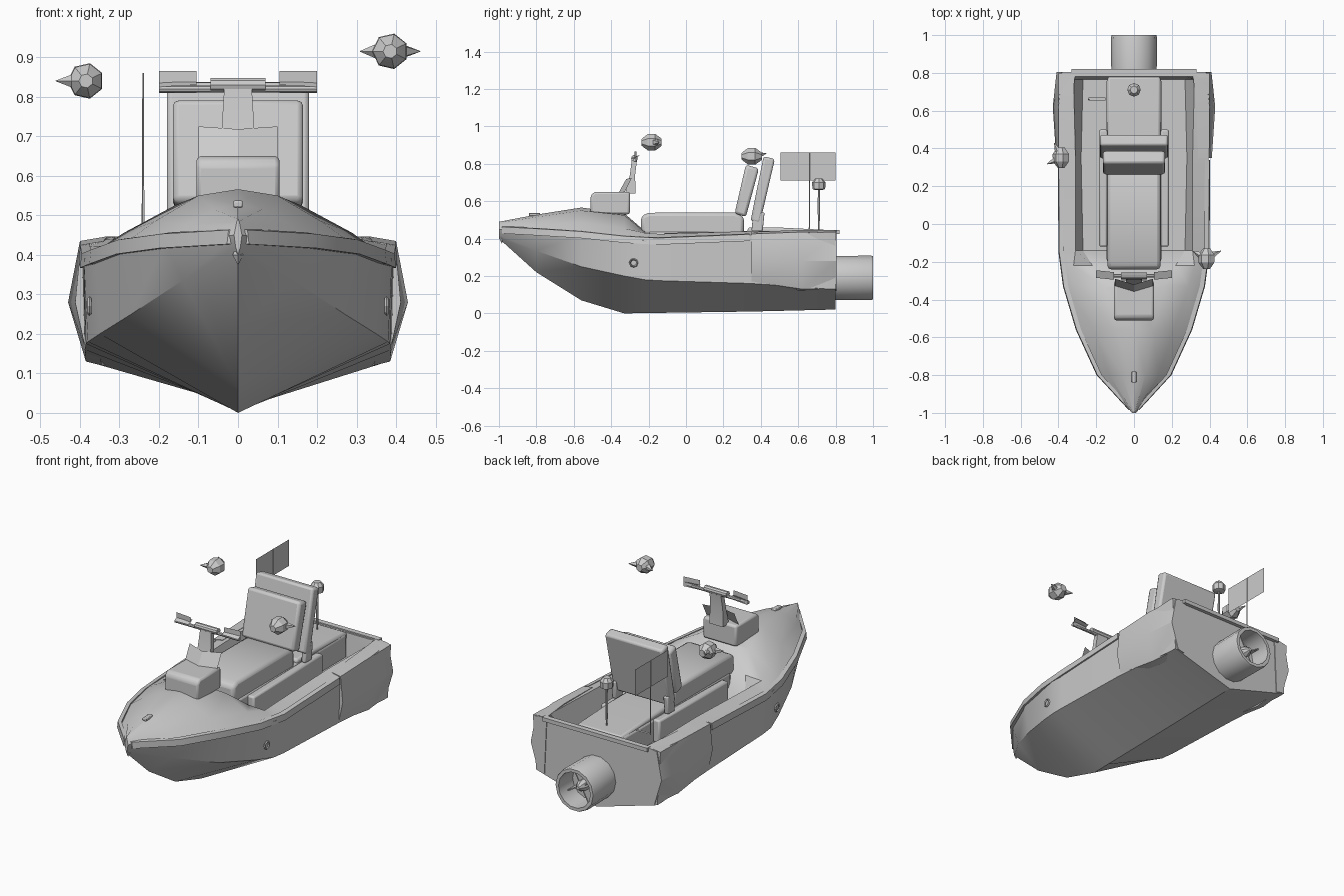
import bpy, bmesh, math
from mathutils import Vector, Matrix

if "Cube" in bpy.data.objects:
    bpy.data.objects.remove(bpy.data.objects["Cube"])


def make(name, verts, faces, bevel=0.0, smooth=35):
    me = bpy.data.meshes.new(name)
    me.from_pydata(verts, [], faces)
    bm = bmesh.new()
    bm.from_mesh(me)
    bmesh.ops.remove_doubles(bm, verts=bm.verts, dist=1e-5)
    bmesh.ops.recalc_face_normals(bm, faces=bm.faces)
    bm.to_mesh(me)
    bm.free()
    ob = bpy.data.objects.new(name, me)
    bpy.context.collection.objects.link(ob)
    if bevel:
        m = ob.modifiers.new("bevel", "BEVEL")
        m.width, m.segments, m.limit_method = bevel, 2, "ANGLE"
    bpy.ops.object.select_all(action="DESELECT")
    ob.select_set(True)
    bpy.context.view_layer.objects.active = ob
    if smooth:
        bpy.ops.object.shade_smooth_by_angle(angle=math.radians(smooth))
    return ob


def loft(name, rings, caps=True, **kw):
    """Skin closed rings that all have the same point count."""
    n = len(rings[0])
    verts = [p for r in rings for p in r]
    faces = [(i * n + j, i * n + (j + 1) % n, (i + 1) * n + (j + 1) % n, (i + 1) * n + j)
             for i in range(len(rings) - 1) for j in range(n)]
    if caps:
        faces += [tuple(range(n)), tuple(range(len(verts) - n, len(verts)))]
    return make(name, verts, faces, **kw)


def prism(name, yz, x0, x1, **kw):
    """Side profile extruded from x0 to x1."""
    return loft(name, [[(x, y, z) for y, z in yz] for x in (x0, x1)], **kw)


def box(name, lo, hi, **kw):
    return prism(name, [(lo[1], lo[2]), (hi[1], lo[2]), (hi[1], hi[2]), (lo[1], hi[2])],
                 lo[0], hi[0], **kw)


def lathe(name, profile, centre, axis, sides, **kw):
    """Turn (distance, radius) pairs around an axis through centre."""
    q = Vector(axis).to_track_quat("Z", "Y")
    rings = [[Vector(centre) + q @ Vector((r * math.cos(2 * math.pi * k / sides),
                                           r * math.sin(2 * math.pi * k / sides), d))
              for k in range(sides)] for d, r in profile]
    return loft(name, rings, **kw)


# Hull and deck: y, keel z, then half-section x,z pairs (chine, gunwale, rim, inner), centre z
stations = [
    (-1.00, .40, .006, .42, .010, .45, .006, .47, .003, .485, .49),
    (-0.80, .22, .140, .335, .185, .43, .13, .475, .06, .515, .528),
    (-0.56, .07, .270, .25, .300, .42, .21, .485, .10, .55, .566),
    (-0.33, .00, .350, .20, .365, .40, .29, .455, .16, .525, .535),
    (-0.22, .002, .380, .18, .390, .39, .32, .43, .22, .435, .44),
    (-0.14, .003, .385, .175, .392, .39, .31, .425, .27, .31, .31),
    (0.35, .01, .388, .16, .395, .42, .31, .44, .28, .31, .31),
    (0.765, .02, .380, .13, .40, .435, .32, .445, .27, .31, .31),
    (0.78, .02, .380, .13, .40, .435, .32, .445, .28, .44, .44),
    (0.80, .02, .380, .13, .40, .435, .32, .445, .28, .44, .44)]
rings = []
for y, zk, *s, zt in stations:
    half = [(s[i], s[i + 1]) for i in range(0, 8, 2)]
    rings.append([(0, y, zk)] + [(x, y, z) for x, z in half] + [(0, y, zt)]
                 + [(-x, y, z) for x, z in reversed(half)])
loft("hull", rings, smooth=30)

# Flat transom trim across the stern
box("stern_trim", (-.33, .79, .425), (.33, .82, .447))

for s, side in ((1, "right"), (-1, "left")):
    # Rear sponson wrapped round the quarter
    sec = [(.345, .12), (.385, .13), (.43, .28), (.40, .435), (.33, .447)]
    front = [(.35, .16), (.388, .17), (.412, .28), (.398, .425), (.34, .435)]
    loft(side + "_sponson", [[(s * x, .35, z) for x, z in front],
                             [(s * x, .62, z) for x, z in sec],
                             [(s * (x - .02), .805, z) for x, z in sec]], smooth=25)
    # Rub rail following the gunwale
    path = [(.02, -.985, .445), (.19, -.80, .435), (.30, -.56, .42), (.368, -.33, .395),
            (.392, -.15, .385), (.395, .34, .405)]
    loft(side + "_rub_rail", [[(s * (x - .02), y, z - .018), (s * (x + .008), y, z - .018),
                               (s * (x + .004), y, z + .018), (s * (x - .02), y, z + .022)]
                              for x, y, z in path])
    # Panel beside the seat
    prism(side + "_seat_flank", [(-.12, .31), (.5, .31), (.5, .44), (-.12, .43)],
          s * .14, s * .185, bevel=.01)
    # Mooring ring on the hull side
    bpy.ops.mesh.primitive_torus_add(location=(s * .376, -.28, .27), major_radius=.02,
                                     minor_radius=.005, major_segments=8, minor_segments=4,
                                     rotation=(0, math.pi / 2, 0))
    bpy.context.object.name = side + "_mooring_ring"
    # Backrest upright
    prism(side + "_backrest_upright", [(.35, .44), (.41, .44), (.42, .54), (.36, .54)],
          s * .15, s * .178, bevel=.006)
    # Crossed grip blades
    a, b = s * .105, s * .20
    make(side + "_grip", [(a, -.275, .81), (b, -.265, .81), (b, -.265, .865), (a, -.275, .865),
                          (a, -.295, .83), (b, -.285, .825), (b, -.245, .845), (a, -.255, .845)],
         [(0, 1, 2, 3), (4, 5, 6, 7)], smooth=0)

# Seats and their pedestal
box("pedestal", (-.145, -.20, .30), (.145, .77, .44), bevel=.015)
prism("main_seat", [(-.24, .42), (.31, .42), (.31, .515), (.26, .54), (-.20, .538), (-.24, .52)],
      -.14, .14, bevel=.018)
prism("rear_seat", [(.33, .42), (.78, .40), (.78, .445), (.48, .46), (.33, .46)],
      -.14, .14, bevel=.012)

# Reclined backrest: cushion and shell
prism("backrest_cushion", [(.26, .535), (.32, .515), (.39, .775), (.32, .795)],
      -.165, .165, bevel=.015)
prism("backrest_shell", [(.345, .495), (.395, .48), (.475, .825), (.415, .84)],
      -.18, .18, bevel=.012)

# Steering console, screen and handlebar
prism("console", [(-.51, .53), (-.30, .53), (-.30, .65), (-.49, .65), (-.51, .63)],
      -.105, .105, bevel=.012)
make("windscreen", [(-.10, -.33, .645), (0, -.36, .645), (.10, -.33, .645),
                    (.10, -.29, .725), (0, -.32, .718), (-.10, -.29, .725)],
     [(0, 1, 4, 5), (1, 2, 3, 4)], smooth=0)
loft("steering_stem", [[(-w, y0, z), (w, y0, z), (w, y1, z), (-w, y1, z)] for w, y0, y1, z in
                       ((.042, -.325, -.27, .64), (.04, -.30, -.272, .74), (.035, -.29, -.262, .82))])
lathe("handlebar", [(-.2, .009), (.2, .009)], (0, -.275, .82), (1, 0, 0), 8)
lathe("handlebar_pad", [(-.07, .018), (.07, .018)], (0, -.275, .83), (1, 0, 0), 10)

# Jet nozzle with hollow mouth, hub and blades
c = (0, .79, .19)
lathe("jet_nozzle", [(0, .12), (.20, .122), (.21, .118), (.21, .10), (.09, .095)],
      c, (0, 1, 0), 14)
lathe("jet_hub", [(.08, .035), (.15, .03), (.18, .01)], c, (0, 1, 0), 8)
for k in range(4):
    ob = box("jet_blade_%d" % (k + 1), (-.003, .09, .02), (.003, .15, .097), smooth=0)
    ob.data.transform(Matrix.Translation(c) @ Matrix.Rotation(k * math.pi / 2 + .5, 4, "Y"))

# Stern light on a pole, and flag on a thin mast
lathe("light_pole", [(.44, .005), (.56, .007), (.67, .006)], (0, .71, 0), (0, 0, 1), 6)
lathe("stern_light", [(.66, .02), (.665, .034), (.70, .036), (.72, .02)], (0, .71, 0), (0, 0, 1), 8)
lathe("flag_mast", [(.44, .004), (.86, .002)], (-.24, .66, 0), (0, 0, 1), 5)
make("flag", [(-.24, .505, .71), (-.24, .80, .71), (-.24, .80, .86), (-.24, .505, .86)],
     [(0, 1, 2, 3)], smooth=0)
make("mast_bracket", [(-.24, .655, .445), (-.15, .655, .445), (-.15, .67, .445), (-.24, .67, .445)],
     [(0, 1, 2, 3)], smooth=0)

# Two detached faceted pods, each with a round mouth and side spikes
for name, p, spikes in (("left_pod", (-.385, .355, .84), ((-1, -.5, 0), (-.5, 1, .2))),
                        ("right_pod", (.385, -.18, .915), ((1, .5, 0), (-1, .5, 0)))):
    lathe(name, [(-.058, .018), (-.05, .025), (-.025, .044), (.015, .046), (.05, .02)],
          p, (0, 1, 0), 7, smooth=30)
    for i, d in enumerate(spikes):
        lathe("%s_spike_%d" % (name, i + 1), [(.03, .022), (.085, .001)], p, d, 5, smooth=0)

# Bow eye and small cleat
lathe("bow_eye", [(-.025, .001), (0, .014), (.025, .001)], (0, -.985, .40), (0, 0, 1), 4, smooth=0)
box("bow_cleat", (-.012, -.84, .52), (.012, -.78, .537), bevel=.004)
